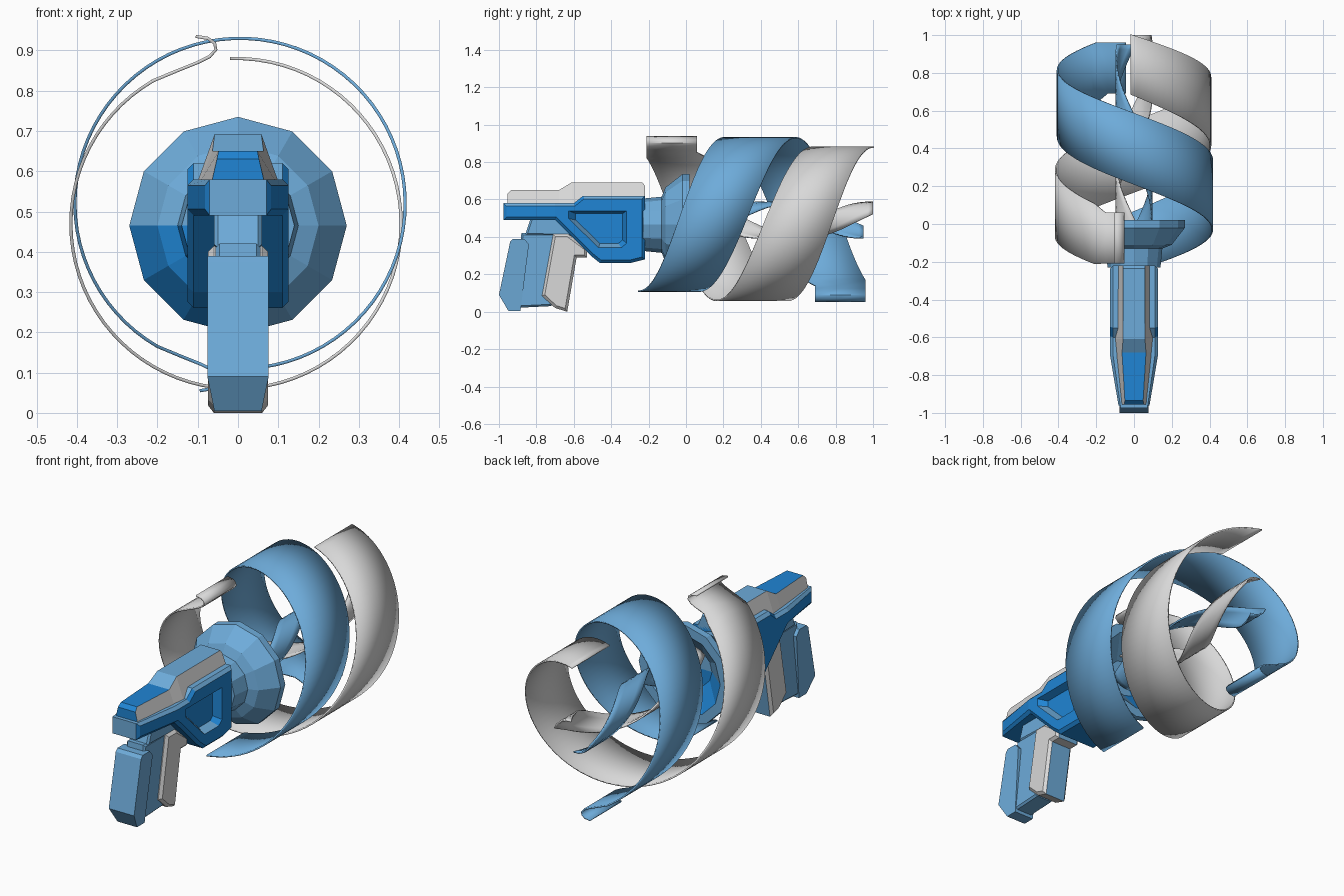
import bpy, bmesh, math
from mathutils import Vector

if "Cube" in bpy.data.objects:
    bpy.data.objects.remove(bpy.data.objects["Cube"], do_unlink=True)


def material(name, rgb):
    m = bpy.data.materials.new(name)
    m.use_nodes = True
    m.diffuse_color = (*rgb, 1)
    m.node_tree.nodes["Principled BSDF"].inputs["Base Color"].default_value = (*rgb, 1)
    return m


MATS = [material("light blue", (0.155, 0.41, 0.70)),
        material("vivid blue", (0.014, 0.235, 0.66)),
        material("pale grey", (0.69, 0.69, 0.69))]
LIGHT, VIVID, GREY = range(3)


def paint(mesh, rule):
    for p in mesh.polygons:
        p.material_index = rule(p.center, p.normal)


def finish(name, bm, rule):
    bmesh.ops.recalc_face_normals(bm, faces=bm.faces)
    mesh = bpy.data.meshes.new(name)
    bm.to_mesh(mesh)
    bm.free()
    for m in MATS:
        mesh.materials.append(m)
    paint(mesh, rule)
    ob = bpy.data.objects.new(name, mesh)
    bpy.context.collection.objects.link(ob)
    return ob


def prism(name, outline, half, rule, bevel=0.0, cuts=(), shape=None):
    """Side outline (y, z) extruded across x, rim bevelled, then reshaped."""
    bm = bmesh.new()
    a, b = [[bm.verts.new((s * half, y, z)) for y, z in outline] for s in (-1, 1)]
    bm.faces.new(a)
    bm.faces.new(b[::-1])
    for i in range(len(a)):
        j = (i + 1) % len(a)
        bm.faces.new((a[i], b[i], b[j], a[j]))
    bmesh.ops.recalc_face_normals(bm, faces=bm.faces)
    if bevel:
        rim = [e for e in bm.edges if e.verts[0].co.x * e.verts[1].co.x > 0]
        bmesh.ops.bevel(bm, geom=rim, offset=bevel, segments=1, profile=0.5,
                        affect='EDGES', clamp_overlap=True)
    for y in cuts:
        bmesh.ops.bisect_plane(bm, geom=bm.verts[:] + bm.edges[:] + bm.faces[:],
                               plane_co=(0, y, 0), plane_no=(0, 1, 0))
    if shape:
        for v in bm.verts:
            v.co = shape(v.co.copy())
    return finish(name, bm, rule)


def clamp(t):
    return max(0.0, min(1.0, t))


# Main body, narrowing toward the front
def body_shape(c):
    c.x *= 1 - 0.36 * clamp((-0.7 - c.y) / 0.27)
    return c


def body_rule(c, n):
    if n.y < -0.8 and c.y < -0.9:
        return LIGHT
    return LIGHT if n.z > 0.6 and c.y < -0.36 else VIVID


body = prism("main_body",
             [(-0.975, 0.58), (-0.6, 0.58), (-0.55, 0.62), (-0.22, 0.62), (-0.22, 0.28),
              (-0.3, 0.26), (-0.46, 0.26), (-0.51, 0.3), (-0.7, 0.49), (-0.975, 0.49)],
             0.126, body_rule, 0.016, (-0.7,), body_shape)

# Sloped recess cut in both sides of the body
for side in (-1, 1):
    def recess_shape(c, side=side):
        k = 1.0 if c.x > 0 else 0.76
        return Vector((side * (0.14 if c.x > 0 else 0.085),
                       -0.43 + (c.y + 0.43) * k, 0.46 + (c.z - 0.46) * k))

    cutter = prism("recess_cutter",
                   [(-0.64, 0.545), (-0.31, 0.545), (-0.31, 0.36), (-0.34, 0.335),
                    (-0.47, 0.335), (-0.64, 0.5)],
                   1, lambda c, n: VIVID, shape=recess_shape)
    cutter.hide_render = True
    mod = body.modifiers.new("recess", 'BOOLEAN')
    mod.operation, mod.solver, mod.object = 'DIFFERENCE', 'EXACT', cutter
    bpy.context.view_layer.objects.active = body
    bpy.ops.object.modifier_apply(modifier=mod.name)
    bpy.data.objects.remove(cutter, do_unlink=True)
paint(body.data, body_rule)


# Top shroud with sloping grey flanks
def shroud_shape(c):
    f = clamp((c.y + 0.955) / 0.34)
    base, top = 0.065 + 0.035 * f, 0.042 + 0.016 * f
    k = clamp((c.z - 0.58) / 0.09)
    c.x *= base + (top - base) * k
    return c


prism("top_shroud",
      [(-0.955, 0.575), (-0.955, 0.63), (-0.935, 0.65), (-0.68, 0.65), (-0.61, 0.692),
       (-0.235, 0.692), (-0.22, 0.675), (-0.22, 0.575)], 1,
      lambda c, n: GREY if abs(n.x) > 0.4 else (VIVID if c.y < -0.67 else LIGHT),
      cuts=(-0.68, -0.61), shape=shroud_shape)


# Grip: front block, core, grey rear and neck
def front_block_shape(c):
    c.x *= 1 - 0.24 * clamp((0.09 - c.z) / 0.09)
    return c


prism("grip_front_block",
      [(-0.94, 0.375), (-0.925, 0.39), (-0.865, 0.39), (-0.84, 0.36), (-0.885, 0.005),
       (-0.95, 0.005), (-1.0, 0.09)],
      0.076, lambda c, n: LIGHT, shape=front_block_shape)
prism("grip_core", [(-0.88, 0.42), (-0.66, 0.42), (-0.72, 0.03), (-0.92, 0.02)],
      0.056, lambda c, n: LIGHT, 0.01)
prism("grip_rear",
      [(-0.71, 0.415), (-0.63, 0.415), (-0.53, 0.34), (-0.53, 0.29), (-0.585, 0.29),
       (-0.635, 0.0), (-0.7, 0.02), (-0.77, 0.085)], 0.074,
      lambda c, n: LIGHT if n.y > 0.8 else GREY, 0.014)
prism("grip_neck", [(-0.86, 0.41), (-0.83, 0.5), (-0.58, 0.5), (-0.55, 0.4)],
      0.06, lambda c, n: LIGHT, 0.01)

# Twelve-sided flared muzzle with a hollow mouth
bm = bmesh.new()
profile = [(0.0, -0.23), (0.14, -0.23), (0.15, -0.13), (0.2, -0.11), (0.27, -0.02),
           (0.27, 0.02), (0.22, 0.02), (0.1, -0.08), (0.0, -0.08)]
spine = [bm.verts.new((0, y, 0.465 + r)) for r, y in profile]
edges = [bm.edges.new(pair) for pair in zip(spine, spine[1:])]
bmesh.ops.spin(bm, geom=spine + edges, cent=(0, 0, 0.465), axis=(0, 1, 0),
               angle=math.tau, steps=12, use_duplicate=False)
bmesh.ops.remove_doubles(bm, verts=bm.verts, dist=0.0005)
finish("muzzle", bm, lambda c, n: VIVID if c.x < -0.02 and c.z < 0.45 and c.y < -0.005 else LIGHT)


# Thin smooth ribbons made from rows of points
def ribbon(name, rows, mat):
    bm = bmesh.new()
    grid = [[bm.verts.new(p) for p in row] for row in rows]
    for r0, r1 in zip(grid, grid[1:]):
        for i in range(len(r0) - 1):
            bm.faces.new((r0[i], r0[i + 1], r1[i + 1], r1[i]))
    ob = finish(name, bm, lambda c, n: mat)
    solid = ob.modifiers.new("thickness", 'SOLIDIFY')
    solid.thickness, solid.offset = 0.008, 0
    bpy.ops.object.select_all(action='DESELECT')
    ob.select_set(True)
    bpy.context.view_layer.objects.active = ob
    bpy.ops.object.shade_smooth_by_angle(angle=math.radians(50))


# Outer helix: one turn, ending in a curled lip
rows = []
for i in range(73):
    deg = -2 + 332 * i / 72
    a = math.radians(deg)
    x, z, y = -0.005 + 0.41 * math.sin(a), 0.47 + 0.41 * math.cos(a), 0.84 - 0.0027 * deg
    half = 0.16 + 0.03 * math.sin(math.radians(clamp(deg / 330) * 180))
    rows.append([Vector((x, y + half * s, z)) for s in (-1, 0, 1)])
for x, z in [(-0.15, 0.85), (-0.1, 0.87), (-0.07, 0.885), (-0.055, 0.902),
             (-0.058, 0.918), (-0.075, 0.93), (-0.105, 0.935)]:
    rows.append([Vector((x, -0.075 + 0.135 * s, z)) for s in (-1, 0, 1)])
ribbon("outer_ribbon_grey", rows, GREY)
ribbon("outer_ribbon_blue",
       [[Vector((p.x + 0.01, 0.75 - p.y, 0.99 - p.z)) for p in row] for row in rows], LIGHT)


# Inner pair twisting out of the muzzle
def inner(name, phase, y_end, mat):
    rows = []
    for i in range(41):
        t = i / 40
        y = y_end + (-0.06 - y_end) * t
        mid = phase + math.radians(300) * (y_end - y)
        spread = math.radians(38)
        rows.append([Vector((0.095 * math.sin(mid + spread * s), y,
                             0.49 + 0.095 * math.cos(mid + spread * s)))
                     for s in (-1, -0.5, 0, 0.5, 1)])
    ribbon(name, rows, mat)


inner("inner_ribbon_grey", math.radians(32), 1.0, GREY)
inner("inner_ribbon_blue", math.radians(212), 0.95, LIGHT)
